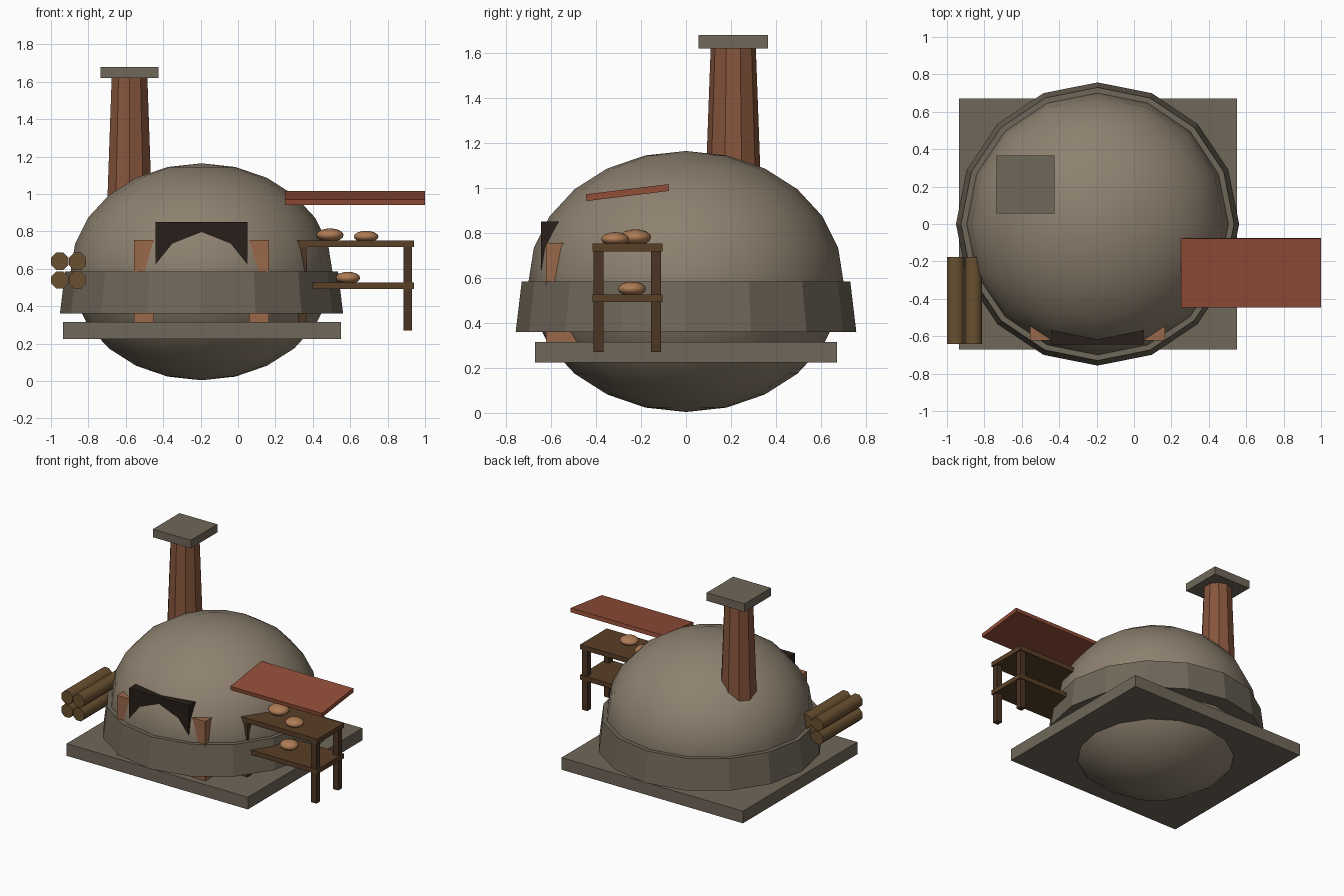
import bpy, math

if "Cube" in bpy.data.objects:
    bpy.data.objects.remove(bpy.data.objects["Cube"])

CX = -0.195  # oven axis


def mat(name, r, g, b):
    m = bpy.data.materials.new(name)
    m.diffuse_color = (r, g, b, 1)
    m.use_nodes = True
    m.node_tree.nodes["Principled BSDF"].inputs["Base Color"].default_value = m.diffuse_color
    return m


CLAY = mat("clay", 0.27, 0.22, 0.16)
STONE = mat("stone", 0.16, 0.135, 0.10)
BRICK = mat("brick", 0.24, 0.09, 0.045)
JAMB = mat("jamb_brick", 0.32, 0.14, 0.07)
TILE = mat("canopy_red", 0.29, 0.075, 0.04)
WOOD = mat("wood", 0.10, 0.05, 0.02)
LEG = mat("leg_wood", 0.07, 0.035, 0.018)
LOG = mat("log_bark", 0.14, 0.08, 0.03)
BREAD = mat("bread", 0.42, 0.20, 0.09)
DARK = mat("soot", 0.02, 0.013, 0.01)


def finish(name, m, smooth=None):
    o = bpy.context.object
    o.name = name
    o.data.materials.append(m)
    if smooth:
        bpy.ops.object.shade_smooth_by_angle(angle=math.radians(smooth))
    return o


def box(name, x, y, z, m, tilt=0):
    """Box from (min, max) ranges, optionally tilted about x."""
    c = [(a + b) / 2 for a, b in (x, y, z)]
    bpy.ops.mesh.primitive_cube_add(size=1, location=c, rotation=(tilt, 0, 0))
    bpy.context.object.scale = [b - a for a, b in (x, y, z)]
    return finish(name, m)


def cone(name, sides, r1, r2, x, y, z, m, smooth=None):
    bpy.ops.mesh.primitive_cone_add(vertices=sides, radius1=r1, radius2=r2,
                                    depth=z[1] - z[0], location=(x, y, sum(z) / 2))
    return finish(name, m, smooth)


def ball(name, seg, rings, loc, radii, m):
    bpy.ops.mesh.primitive_uv_sphere_add(segments=seg, ring_count=rings, radius=1, location=loc)
    bpy.context.object.scale = radii
    return finish(name, m, 60)


# Oven body: slab, dome and surrounding band
box("base_slab", (-0.935, 0.55), (-0.67, 0.67), (0.225, 0.315), STONE)
ball("dome", 16, 12, (CX, 0, 0.584), (0.70, 0.70, 0.58), CLAY)
cone("dome_band", 16, 0.757, 0.73, CX, 0, (0.36, 0.585), STONE)

# Oven mouth and its jambs
box("oven_mouth", (-0.44, 0.05), (-0.645, -0.45), (0.45, 0.85), DARK)
for side, s in (("left", -1), ("right", 1)):
    xs = sorted((CX + s * 0.255, CX + s * 0.362))
    box(side + "_jamb", xs, (-0.622, -0.48), (0.30, 0.755), JAMB)

# Chimney
cone("chimney", 10, 0.127, 0.10, -0.58, 0.21, (0.90, 1.63), BRICK)
box("chimney_cap", (-0.735, -0.425), (0.055, 0.365), (1.62, 1.68), STONE)

# Stacked firewood
for i, (x, z) in enumerate([(-0.953, 0.64), (-0.858, 0.64), (-0.953, 0.54), (-0.858, 0.54)]):
    bpy.ops.mesh.primitive_cylinder_add(vertices=8, radius=0.05, depth=0.465,
                                        location=(x, -0.408, z),
                                        rotation=(math.pi / 2, math.radians(22.5), 0))
    finish(f"log_{i + 1}", LOG, 50)

# Side table with two shelves and four legs
for name, z in (("table_top", (0.717, 0.752)), ("lower_shelf", (0.492, 0.527))):
    box(name, (0.31, 0.94), (-0.415, -0.105), z, WOOD)
for a, x in (("inner", 0.343), ("outer", 0.908)):
    for b, y in (("front", -0.388), ("back", -0.133)):
        box(f"{a}_{b}_leg", (x - 0.022, x + 0.022), (y - 0.022, y + 0.022), (0.27, 0.72), LEG)

# Bread loaves
ball("loaf_1", 12, 8, (0.492, -0.225, 0.78), (0.073, 0.07, 0.036), BREAD)
ball("loaf_2", 12, 8, (0.685, -0.315, 0.772), (0.066, 0.062, 0.031), BREAD)
ball("loaf_3", 12, 8, (0.588, -0.24, 0.551), (0.065, 0.062, 0.033), BREAD)

# Sloping canopy above the table
box("canopy", (0.25, 1.0), (-0.445, -0.075), (0.964, 0.994), TILE, math.radians(7))
